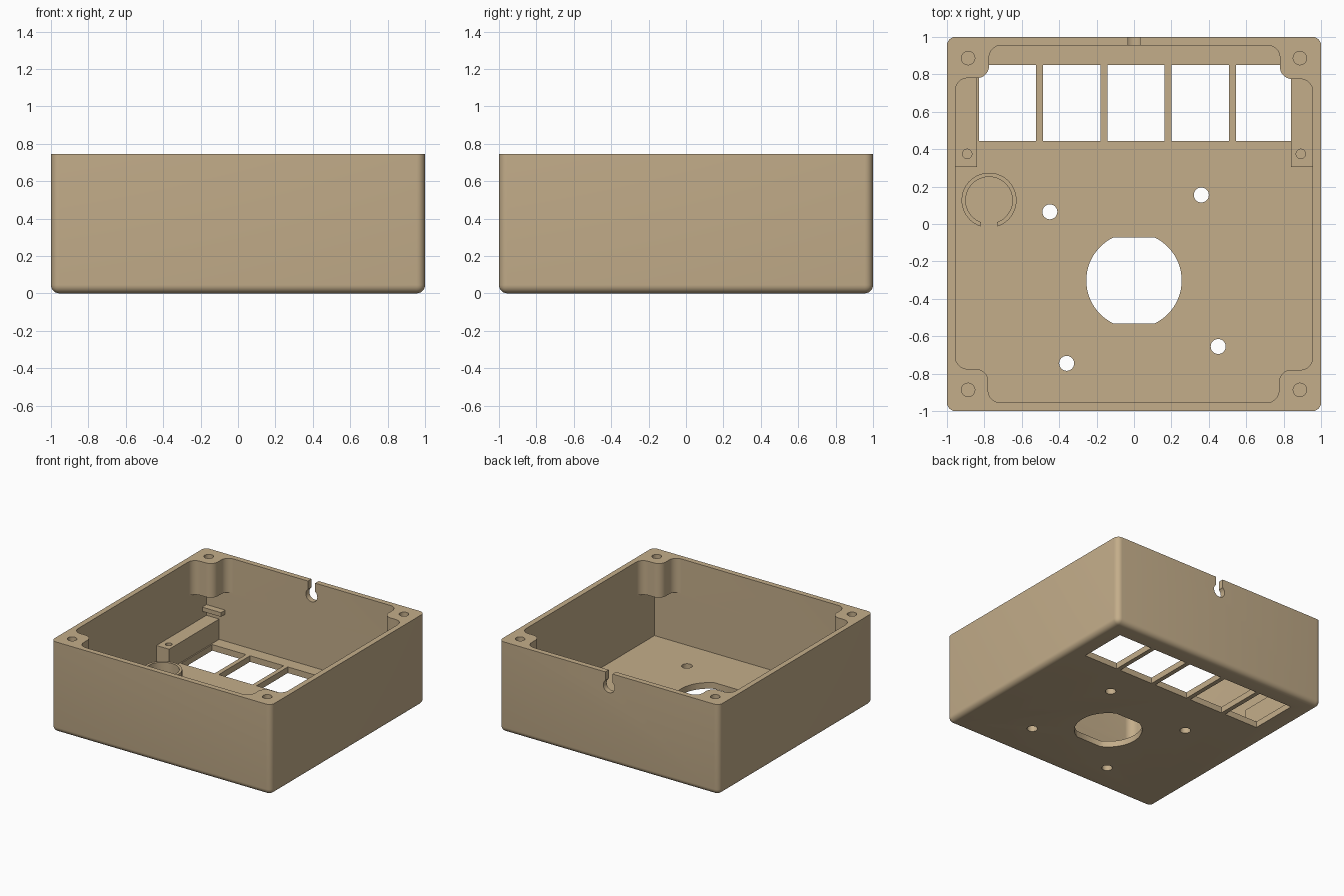
import bpy, bmesh, math
from mathutils import Vector

if "Cube" in bpy.data.objects:
    bpy.data.objects.remove(bpy.data.objects["Cube"])

TOP, FLOOR, INNER = 0.745, 0.05, 0.955

tan = bpy.data.materials.new("tan plastic")
tan.diffuse_color = (0.55, 0.42, 0.255, 1)
tan.use_nodes = True
tan.node_tree.nodes["Principled BSDF"].inputs["Base Color"].default_value = tan.diffuse_color


def arc(cx, cy, r, a0, a1, n=8):
    """Points along an arc, angles in degrees."""
    return [(cx + r * math.cos(math.radians(a0 + (a1 - a0) * i / n)),
             cy + r * math.sin(math.radians(a0 + (a1 - a0) * i / n))) for i in range(n + 1)]


def circle(cx, cy, r, n=32):
    return arc(cx, cy, r, 0, 360, n)[:-1]


def rect(x0, y0, x1, y1):
    return [(x0, y0), (x1, y0), (x1, y1), (x0, y1)]


def prism(name, outline, z0, z1, along_y=False):
    """Extrude an outline up z, or an x-z outline along y."""
    bm = bmesh.new()
    place = (lambda p: (p[0], z0, p[1])) if along_y else (lambda p: (p[0], p[1], z0))
    face = bm.faces.new([bm.verts.new(place(p)) for p in outline])
    side = bmesh.ops.extrude_face_region(bm, geom=[face])["geom"]
    shift = Vector((0, z1 - z0, 0)) if along_y else Vector((0, 0, z1 - z0))
    bmesh.ops.translate(bm, vec=shift, verts=[v for v in side if isinstance(v, bmesh.types.BMVert)])
    bmesh.ops.recalc_face_normals(bm, faces=bm.faces)
    mesh = bpy.data.meshes.new(name)
    bm.to_mesh(mesh)
    bm.free()
    mesh.materials.append(tan)
    ob = bpy.data.objects.new(name, mesh)
    bpy.context.collection.objects.link(ob)
    return ob


def activate(ob):
    bpy.ops.object.select_all(action="DESELECT")
    ob.select_set(True)
    bpy.context.view_layer.objects.active = ob


def cut(ob, outline, z0, z1, along_y=False):
    """Subtract an extruded outline, then remove the cutter."""
    cutter = prism("cutter", outline, z0, z1, along_y)
    cutter.hide_render = True
    mod = ob.modifiers.new("cut", "BOOLEAN")
    mod.operation, mod.solver, mod.object = "DIFFERENCE", "EXACT", cutter
    activate(ob)
    bpy.ops.object.modifier_apply(modifier=mod.name)
    bpy.data.objects.remove(cutter)


# Outer shell with rounded upright and bottom edges
case = prism("case", rect(-1, -1, 1, 1), 0, TOP)
bm = bmesh.new()
bm.from_mesh(case.data)
edges = [e for e in bm.edges if min(v.co.z for v in e.verts) < 0.01]
bmesh.ops.bevel(bm, geom=edges, offset=0.045, segments=6, profile=0.5, affect="EDGES")
bm.to_mesh(case.data)
bm.free()

# Cavity: plain below, wrapped around the four corner screw posts above
cut(case, rect(-INNER, -INNER, INNER, INNER), FLOOR, 0.465)
corner = (arc(0.89, 0.71, 0.065, 0, 90) + arc(0.845, 0.84, 0.065, 270, 180)
          + arc(0.715, 0.89, 0.065, 0, 90))
outline = []
for k in range(4):
    for x, y in corner:
        for _ in range(k):
            x, y = -y, x
        outline.append((x, y))
cut(case, outline, 0.4, 0.9)

# Screw holes in the posts
for sx in (-1, 1):
    for sy in (-1, 1):
        cut(case, circle(sx * 0.887, sy * 0.887, 0.036), 0.52, 0.9)

# Row of five windows in the floor
for i in range(5):
    x = -0.83 + 0.3437 * i
    cut(case, rect(x, 0.445, x + 0.307, 0.85), -0.1, 0.1)

# Large floor opening with two flats
half = math.degrees(math.asin(0.229 / 0.255))
cut(case, arc(0, -0.302, 0.255, -half, half, 24)
    + arc(0, -0.302, 0.255, 180 - half, 180 + half, 24), -0.1, 0.1)

# Mounting holes around the opening
for x, y in ((-0.45, 0.065), (0.36, 0.155), (-0.36, -0.745), (0.45, -0.655)):
    cut(case, circle(x, y, 0.04), -0.1, 0.1)

# Keyhole cable notch in the back wall
cut(case, circle(0, 0.635, 0.052), 0.9, 1.1, True)
cut(case, rect(-0.033, 0.64, 0.033, 0.9), 0.9, 1.1, True)

# Side rails with a screw hole, and a small stop above each at the back wall
parts = [case]
for side, s in (("left", -1), ("right", 1)):
    xs = sorted((s * 0.84, s * 0.97))
    rail = prism(side + "_rail", rect(xs[0], 0.305, xs[1], 0.97), 0.03, 0.217)
    cut(rail, circle(s * 0.892, 0.375, 0.025), 0.08, 0.4)
    xs = sorted((s * 0.785, s * 0.97))
    stop = prism(side + "_stop", rect(xs[0], 0.9, xs[1], 0.97), 0.27, 0.305)
    parts += [rail, stop]

# Open ring holder on the floor
parts.append(prism("ring_holder", arc(-0.775, 0.127, 0.147, -72, 252, 40)
                   + arc(-0.775, 0.127, 0.125, 250, -70, 40), 0.03, 0.137))

for ob in parts:
    activate(ob)
    bpy.ops.object.shade_smooth_by_angle(angle=math.radians(30))
